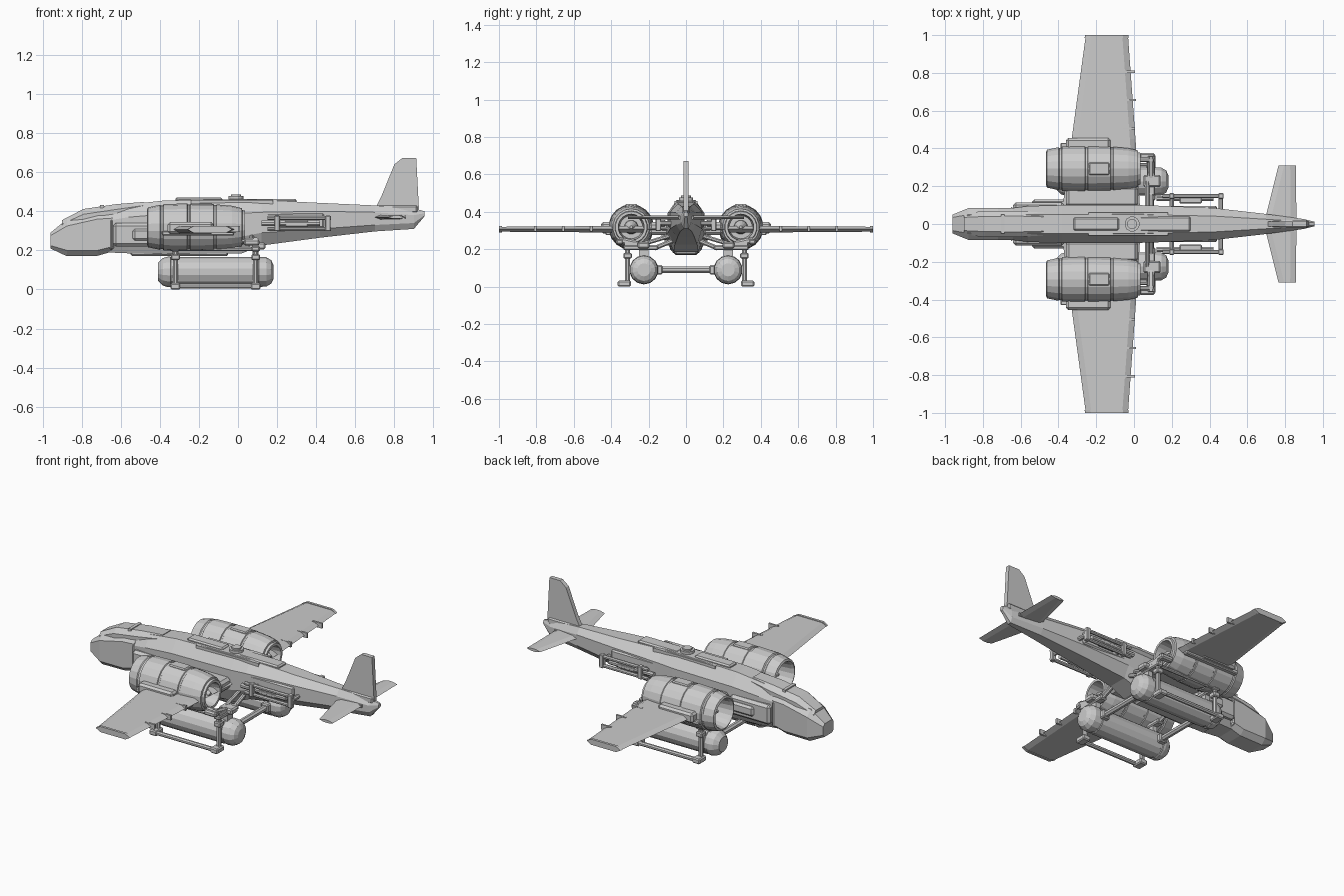
import bpy, bmesh, math
from mathutils import Vector


def loft(name, rings, mirror=False):
    """Skin a list of equal-length rings and cap both ends."""
    bm = bmesh.new()
    vs = [[bm.verts.new(p) for p in r] for r in rings]
    n = len(rings[0])
    for a, b in zip(vs, vs[1:]):
        for i in range(n):
            j = (i + 1) % n
            bm.faces.new((a[i], a[j], b[j], b[i]))
    bm.faces.new(vs[0])
    bm.faces.new(vs[-1])
    bmesh.ops.recalc_face_normals(bm, faces=bm.faces)
    me = bpy.data.meshes.new(name)
    bm.to_mesh(me)
    bm.free()
    ob = bpy.data.objects.new(name, me)
    bpy.context.collection.objects.link(ob)
    if mirror:
        m = ob.modifiers.new("mirror", 'MIRROR')
        m.use_axis = (False, True, False)
        m.use_mirror_merge = False
    return ob


def turned(name, profile, y, z, sides, mirror=True):
    """Revolve (x, radius) pairs about a line parallel to x."""
    ang = [2 * math.pi * (i + .5) / sides for i in range(sides)]
    return loft(name, [[(x, y + r * math.cos(a), z + r * math.sin(a)) for a in ang]
                       for x, r in profile], mirror)


def box(name, x, y, z, mirror=True, bevel=0):
    ob = loft(name, [[(x[0], y[0], k), (x[1], y[0], k), (x[1], y[1], k), (x[0], y[1], k)]
                     for k in z], mirror)
    if bevel:
        b = ob.modifiers.new("bevel", 'BEVEL')
        b.width, b.segments = bevel, 1
    return ob


def beam(name, a, b, r, sides=8, mirror=True):
    a, b = Vector(a), Vector(b)
    q = (b - a).to_track_quat('Z', 'Y')
    ang = [2 * math.pi * (i + .5) / sides for i in range(sides)]
    return loft(name, [[p + q @ Vector((r * math.cos(t), r * math.sin(t), 0)) for t in ang]
                       for p in (a, b)], mirror)


def body(name, stations):
    """Eight-sided hull: x, z bottom/low/high/top, half width bottom/mid/top."""
    rings = []
    for x, zb, zl, zh, zt, wb, wm, wt in stations:
        half = [(wb, zb), (wm, zl), (wm, zh), (wt, zt)]
        rings.append([(x, w, z) for w, z in half] + [(x, -w, z) for w, z in reversed(half)])
    return loft(name, rings)


# Fuselage, nose and canopy
body("fuselage", [
    (-.68, .19, .24, .35, .41, .055, .08, .045),
    (-.56, .185, .24, .37, .435, .065, .095, .05),
    (-.38, .18, .25, .385, .455, .07, .10, .05),
    (.02, .185, .27, .39, .463, .065, .10, .05),
    (.12, .225, .29, .395, .458, .06, .097, .048),
    (.42, .265, .31, .40, .443, .045, .085, .042),
    (.70, .297, .33, .395, .43, .03, .053, .025),
    (.90, .31, .34, .38, .415, .012, .026, .012),
    (.955, .375, .38, .39, .40, .006, .012, .006)])
body("nose", [
    (-.96, .21, .225, .275, .29, .035, .05, .035),
    (-.875, .17, .20, .325, .36, .055, .085, .05),
    (-.72, .172, .20, .36, .40, .055, .085, .05),
    (-.64, .195, .22, .365, .415, .055, .085, .048)])
body("canopy", [
    (-.90, .28, .30, .335, .355, .035, .055, .035),
    (-.79, .30, .33, .385, .412, .05, .07, .04),
    (-.62, .33, .35, .41, .437, .05, .07, .042),
    (-.48, .38, .39, .43, .448, .04, .06, .038)])
box("canopy_frame", (-.705, -.685), (-.05, .05), (.36, .432), False)
box("nose_collar", (-.66, -.635), (-.09, .09), (.20, .365), False, .015)

# Armour, spine and belly panels
box("cheek_plate", (-.64, -.37), (.07, .115), (.22, .34), True, .015)
box("shoulder_plate", (-.54, -.34), (.08, .13), (.25, .31), True, .012)
box("belly_plate", (-.55, -.05), (-.06, .06), (.172, .2), False, .008)
box("spine_front", (-.32, -.08), (-.035, .035), (.44, .471), False, .008)
box("spine_rear", (.03, .30), (-.04, .04), (.43, .464), False, .008)
box("roof_strip", (-.24, .18), (.047, .062), (.42, .458))
box("flank_panel", (.13, .44), (.06, .096), (.315, .39), True, .008)
box("tail_panel", (.70, .86), (.02, .04), (.36, .378))
beam("roof_hatch", (-.01, 0, .45), (-.01, 0, .478), .04, 12, False)
beam("roof_hatch_cap", (-.01, 0, .478), (-.01, 0, .487), .027, 12, False)


# Flat lifting surfaces
def wing(name, stations):
    loft(name, [[(a, y, z), (a + .03, y, z + t), (b - .03, y, z + t), (b, y, z),
                 (b - .03, y, z - t), (a + .03, y, z - t)] for y, a, b, z, t in stations], True)


wing("wing", [(.04, -.385, .035, .307, .02), (.45, -.33, .008, .307, .017), (1, -.255, -.032, .307, .013)])
wing("tailplane", [(.01, .69, .86, .37, .012), (.31, .765, .857, .37, .008)])
wing("wing_tip_cap", [(.985, -.262, -.028, .307, .017), (1, -.258, -.03, .307, .017)])
fin = [(.70, .41), (.735, .48), (.80, .64), (.84, .672), (.912, .672), (.927, .39)]
loft("tail_fin", [[(x, y, z) for x, z in fin] for y in (-.013, .013)])
box("tail_fin_base", (.71, .92), (-.02, .02), (.39, .43), False, .008)
for i, (x, y) in enumerate([(-.06, .50), (-.055, .65), (-.06, .80)]):
    box(f"flap_hinge_{i}", (x, x + .065), (y, y + .012), (.295, .325))

# Engines with hollow ends, stepped casing bands
EY, EZ = .293, .318
turned("engine", [(-.33, .07), (-.45, .083), (-.465, .09), (-.46, .102), (-.40, .115),
                  (-.395, .111), (-.385, .111), (-.38, .119), (-.26, .122), (-.257, .117),
                  (-.247, .117), (-.244, .121), (-.125, .119), (-.122, .114), (-.112, .114),
                  (-.109, .117), (-.03, .11), (.02, .098), (.022, .088), (.035, .085),
                  (.035, .07), (-.06, .062)], EY, EZ, 18)
turned("intake_hub", [(-.32, .035), (-.38, .03), (-.42, .008)], EY, EZ, 12)
turned("exhaust_cone", [(-.08, .04), (-.03, .035), (.02, .008)], EY, EZ, 12)
box("engine_wing_fairing", (-.36, -.125), (.39, .455), (.285, .345), True, .012)
box("fairing_rail", (-.39, -.02), (.40, .43), (.275, .30), True, .005)
box("engine_root_block", (-.36, .02), (.09, .20), (.275, .345), True, .015)
box("engine_top_band", (-.24, -.13), (.26, .326), (.42, .441), True, .006)

# Underslung tanks
TY, TZ = .225, .09
turned("tank", [(-.41, .045), (-.385, .07), (-.36, .078), (-.345, .078), (-.342, .073),
                (-.33, .073), (-.327, .077), (.09, .077), (.093, .072), (.105, .072),
                (.108, .077), (.145, .075), (.17, .06), (.182, .035)], TY, TZ, 14)

# Landing frame: struts, saddles, cross bars and skids
for tag, x in (("front", -.32), ("rear", .09)):
    box(f"{tag}_saddle", (x - .022, x + .022), (.15, .335), (.195, .222), True, .006)
    beam(f"{tag}_strut", (x, .313, .21), (x, .313, .02), .014)
    box(f"{tag}_foot", (x - .025, x + .025), (.295, .365), (0, .032), True, .006)
    box(f"{tag}_strut_joint", (x - .022, x + .022), (.29, .335), (.15, .18), True, .005)
    box(f"{tag}_tank_hanger", (x - .015, x + .015), (.20, .25), (.155, .20))
    beam(f"{tag}_brace", (x, .17, .205), (x, .06, .25), .013)
    beam(f"{tag}_cross_bar", (x, -.17, .09), (x, .17, .09), .018, 8, False)
    box(f"{tag}_bar_socket", (x - .025, x + .025), (.125, .16), (.065, .115), True, .006)
    box(f"{tag}_pylon", (x - .018, x + .018), (.24, .33), (.215, .30) if x < 0 else (.215, .24))
beam("skid_rail", (-.34, .35, .018), (.11, .35, .018), .013)
beam("upper_frame_rail", (-.32, .313, .207), (.09, .313, .207), .01)

# Actuators behind the engines
beam("actuator", (.09, .21, .215), (.09, .36, .25), .018)
beam("actuator_link", (.02, .34, .25), (.10, .34, .25), .014)
box("actuator_head", (.03, .11), (.335, .375), (.225, .255), True, .008)
box("actuator_block", (.05, .14), (.195, .26), (.205, .24), True, .008)
beam("hydraulic_line", (.07, .09, .27), (.07, .24, .225), .012)

# Side rail frames
for tag, z in (("upper", .365), ("lower", .31)):
    beam(f"{tag}_side_rail", (.15, .148, z), (.475, .148, z), .011)
for tag, x in (("front", .20), ("rear", .46)):
    box(f"{tag}_rail_post", (x - .014, x + .014), (.133, .163), (.298, .378), True, .004)
    beam(f"{tag}_rail_arm", (x, .06, .34), (x, .148, .34), .013)
beam("side_barrel", (.12, .135, .338), (.42, .135, .338), .015)
box("side_barrel_breech", (.24, .36), (.108, .148), (.32, .356), True, .006)
